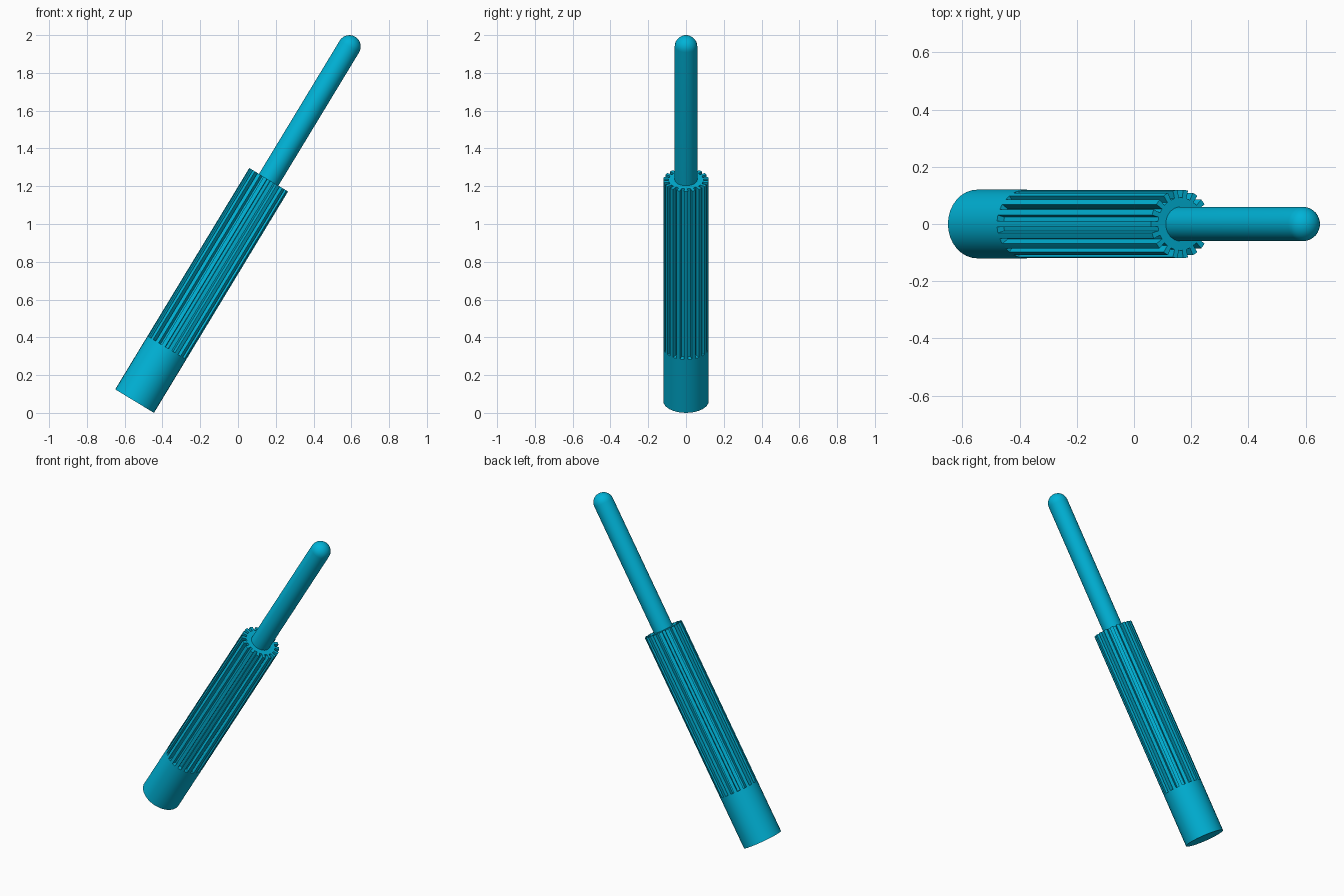
import bpy, bmesh, math
from mathutils import Matrix

if "Cube" in bpy.data.objects:
    bpy.data.objects.remove(bpy.data.objects["Cube"])

TILT = math.atan2(1.1375, 1.8776)
PLACE = Matrix.Translation((-0.5475, 0, 0.0624)) @ Matrix.Rotation(TILT, 4, 'Y')
R, CORE, ROD = 0.12, 0.092, 0.06
BASE_H, GRIP_H, DOME_H = 0.33, 1.37, 2.195
TEETH = 18

mat = bpy.data.materials.new("cyan")
mat.diffuse_color = (0.0, 0.45, 0.68, 1)
mat.use_nodes = True
mat.node_tree.nodes["Principled BSDF"].inputs["Base Color"].default_value = mat.diffuse_color


def finish(name, bm):
    bmesh.ops.recalc_face_normals(bm, faces=bm.faces)
    me = bpy.data.meshes.new(name)
    bm.to_mesh(me)
    bm.free()
    ob = bpy.data.objects.new(name, me)
    bpy.context.collection.objects.link(ob)
    me.materials.append(mat)
    ob.matrix_world = PLACE
    bpy.ops.object.select_all(action='DESELECT')
    ob.select_set(True)
    bpy.context.view_layer.objects.active = ob
    bpy.ops.object.shade_smooth_by_angle(angle=math.radians(25))
    return ob


def prism(name, outline, z0, z1):
    bm = bmesh.new()
    face = bm.faces.new([bm.verts.new((x, y, z0)) for x, y in outline])
    ext = bmesh.ops.extrude_face_region(bm, geom=[face], use_keep_orig=True)
    top = [g for g in ext["geom"] if isinstance(g, bmesh.types.BMVert)]
    bmesh.ops.translate(bm, verts=top, vec=(0, 0, z1 - z0))
    return finish(name, bm)


def polar(r, a):
    return (r * math.cos(a), r * math.sin(a))


# Plain round end of the handle
prism("handle_base", [polar(R, math.tau * i / 32) for i in range(32)], 0, BASE_H)

# Fluted grip: toothed cross-section swept along the axis
step = math.tau / TEETH
outline = []
for i in range(TEETH):
    a = i * step
    for r, da in ((CORE, -0.25), (R, -0.25), (R, 0.0), (R, 0.25), (CORE, 0.25), (CORE, 0.5)):
        outline.append(polar(r, a + da * step))
prism("fluted_grip", outline, BASE_H, GRIP_H)

# Slim rod with a rounded tip, lathed from a profile
profile = [(0, GRIP_H - 0.02), (ROD, GRIP_H - 0.02)]
profile += [(ROD * math.cos(t), DOME_H + ROD * math.sin(t))
            for t in (math.pi / 2 * k / 8 for k in range(8))]
profile.append((0, DOME_H + ROD))
bm = bmesh.new()
vs = [bm.verts.new((r, 0, z)) for r, z in profile]
es = [bm.edges.new(p) for p in zip(vs, vs[1:])]
bmesh.ops.spin(bm, geom=vs + es, cent=(0, 0, 0), axis=(0, 0, 1),
               angle=math.tau, steps=32, use_duplicate=False)
bmesh.ops.remove_doubles(bm, verts=bm.verts, dist=1e-5)
finish("rod", bm)
